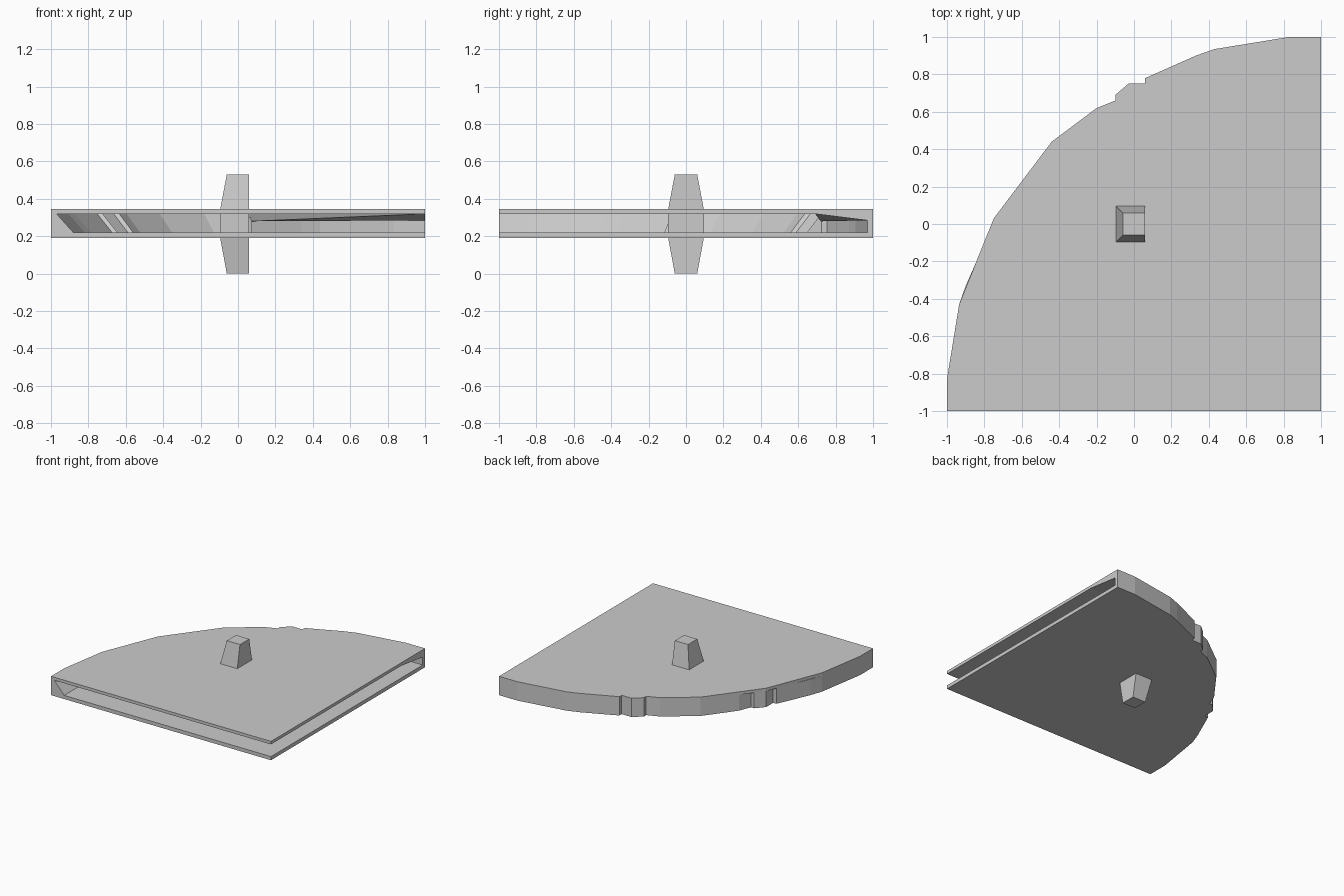
import bpy
import bmesh

if "Cube" in bpy.data.objects:
    bpy.data.objects.remove(bpy.data.objects["Cube"])

Z0, Z1, Z2, Z3 = 0.19, 0.22, 0.32, 0.345   # plate levels
CORNER = (1.0, -1.0)                        # square corner of the quarter disc


def finish(name, bm):
    bmesh.ops.recalc_face_normals(bm, faces=bm.faces)
    mesh = bpy.data.meshes.new(name)
    bm.to_mesh(mesh)
    bm.free()
    obj = bpy.data.objects.new(name, mesh)
    bpy.context.collection.objects.link(obj)
    return obj


def plate(name, outline, za, zb):
    bm = bmesh.new()
    low = [bm.verts.new((x, y, za)) for x, y in outline + [CORNER]]
    face = bm.faces.new(low)
    top = bmesh.ops.extrude_face_region(bm, geom=[face])["geom"]
    bmesh.ops.translate(bm, vec=(0, 0, zb - za),
                        verts=[v for v in top if isinstance(v, bmesh.types.BMVert)])
    return finish(name, bm)


def toward_corner(p, k):
    return tuple(c + (a - c) * k for a, c in zip(p, CORNER))


def hull(name, points):
    bm = bmesh.new()
    for p in points:
        bm.verts.new(p)
    bmesh.ops.convex_hull(bm, input=bm.verts)
    bmesh.ops.dissolve_limit(bm, angle_limit=0.01, verts=bm.verts, edges=bm.edges)
    return finish(name, bm)


# Curved rim: stepped half shared by both plates, then two versions of the rest
right_half = [(1, 1), (0.83, 1), (0.43, 0.935), (0.33, 0.9), (0.06, 0.78), (0.06, 0.75),
              (-0.03, 0.75), (-0.1, 0.69), (-0.1, 0.66), (-0.2, 0.62), (-0.44, 0.44)]
tail = [(-0.935, -0.43), (-1, -0.83), (-1, -1)]
upper = right_half + [(-0.75, 0.03)] + tail
lower = right_half + [(-0.62, 0.2), (-0.66, 0.1), (-0.69, 0.1), (-0.75, 0.03),
                      (-0.75, -0.06), (-0.78, -0.06), (-0.9, -0.33)] + tail

plate("bottom_plate", lower, Z0, Z1)
plate("top_plate", upper, Z2, Z3)

# Rim wall with an inner face that leans outward on the left half
bm = bmesh.new()
rings = []
for i, p in enumerate(lower):
    foot = 0.985 if i < 6 else 0.94
    inner_low, inner_top = toward_corner(p, foot), toward_corner(p, 0.985)
    rings.append([bm.verts.new(v) for v in ((*p, Z1), (*p, Z2),
                                            (*inner_top, Z2), (*inner_low, Z1))])
for a, b in zip(rings, rings[1:]):
    for j in range(4):
        k = (j + 1) % 4
        bm.faces.new((a[j], a[k], b[k], b[j]))
bm.faces.new(rings[0])
bm.faces.new(rings[-1])
finish("rim_wall", bm)

# Sloping wedge under the top plate at the back
hull("ceiling_wedge", [(1, 0.69, Z2), (1, 0.97, 0.285), (0.06, 0.72, 0.28),
                       (0.06, 0.70, Z2), (1, 0.97, Z2), (0.06, 0.75, Z2)])


# Central post: straight between the plates, tapered above and below
def section(x, y, z):
    return [(x, -y, z), (0.06, -y, z), (0.06, y, z), (x, y, z)]


hull("post", section(-0.06, 0.06, 0) + section(-0.095, 0.095, Z0)
     + section(-0.095, 0.095, Z3) + section(-0.06, 0.06, 0.53))
